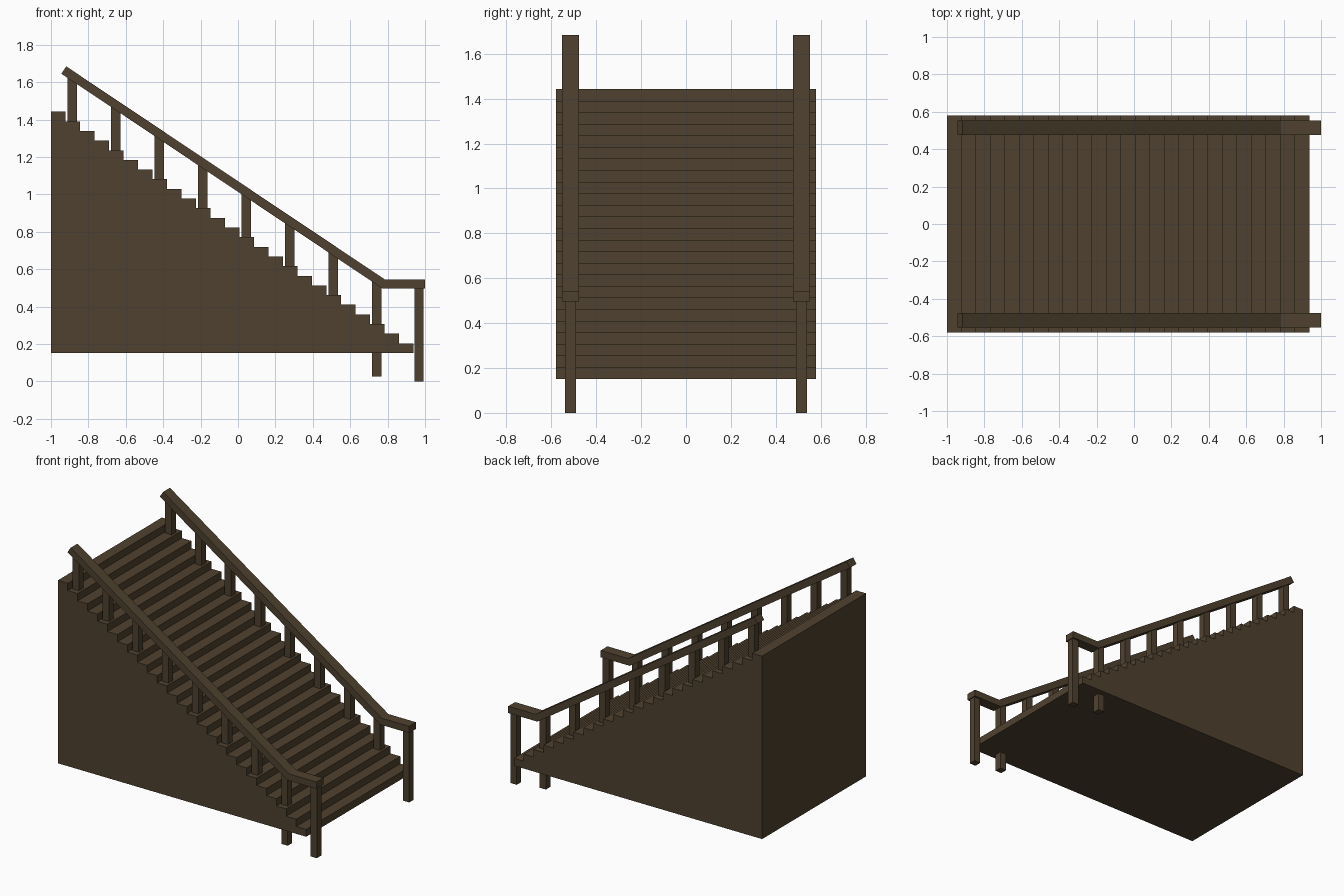
import bpy, bmesh

if "Cube" in bpy.data.objects:
    bpy.data.objects.remove(bpy.data.objects["Cube"])

wood = bpy.data.materials.new("dark brown wood")
wood.diffuse_color = (0.078, 0.053, 0.028, 1)
wood.use_nodes = True
wood.node_tree.nodes["Principled BSDF"].inputs["Base Color"].default_value = wood.diffuse_color


def extrude_profile(name, profile, y0, y1):
    """Extrude an x-z outline from y0 to y1 into a closed solid."""
    bm = bmesh.new()
    face = bm.faces.new([bm.verts.new((x, y0, z)) for x, z in profile])
    ext = bmesh.ops.extrude_face_region(bm, geom=[face])
    verts = [v for v in ext["geom"] if isinstance(v, bmesh.types.BMVert)]
    bmesh.ops.translate(bm, verts=verts, vec=(0, y1 - y0, 0))
    bmesh.ops.recalc_face_normals(bm, faces=bm.faces)
    mesh = bpy.data.meshes.new(name)
    bm.to_mesh(mesh)
    bm.free()
    mesh.materials.append(wood)
    obj = bpy.data.objects.new(name, mesh)
    bpy.context.collection.objects.link(obj)
    return obj


# Solid flight of 25 steps
STEPS, BASE, TOP = 25, 0.152, 1.442
run, rise = 1.938 / STEPS, (TOP - BASE) / STEPS
outline = [(-1, BASE)]
for i in range(STEPS):
    z = TOP - i * rise
    outline += [(-1 + i * run, z), (-1 + (i + 1) * run, z)]
outline.append((-1 + STEPS * run, BASE))
extrude_profile("stair_flight", outline, -0.58, 0.58)

# Handrail outline: sloped bar with a mitred level end
rail = [(-0.944, 1.645), (-0.918, 1.684), (0.787, 0.544),
        (1.0, 0.544), (1.0, 0.496), (0.773, 0.496)]


def rail_mid(x):
    return 1.665 - (x + 0.931) * 0.6686


for side, yc in (("front", -0.515), ("back", 0.515)):
    extrude_profile(side + "_handrail", rail, yc - 0.038, yc + 0.038)
    # Balusters, one every third step, sunk into the flight
    posts = [(-0.887 + k * 3 * run,) for k in range(8)]
    for k, (x,) in enumerate(posts):
        top = rail_mid(x)
        bottom = top - 0.52
        extrude_profile(f"{side}_baluster_{k + 1}",
                        [(x - 0.025, bottom), (x + 0.025, bottom),
                         (x + 0.025, top), (x - 0.025, top)],
                        yc - 0.025, yc + 0.025)
    # Newel post reaching the ground
    extrude_profile(side + "_newel_post",
                    [(0.943, 0), (0.993, 0), (0.993, 0.51), (0.943, 0.51)],
                    yc - 0.025, yc + 0.025)
